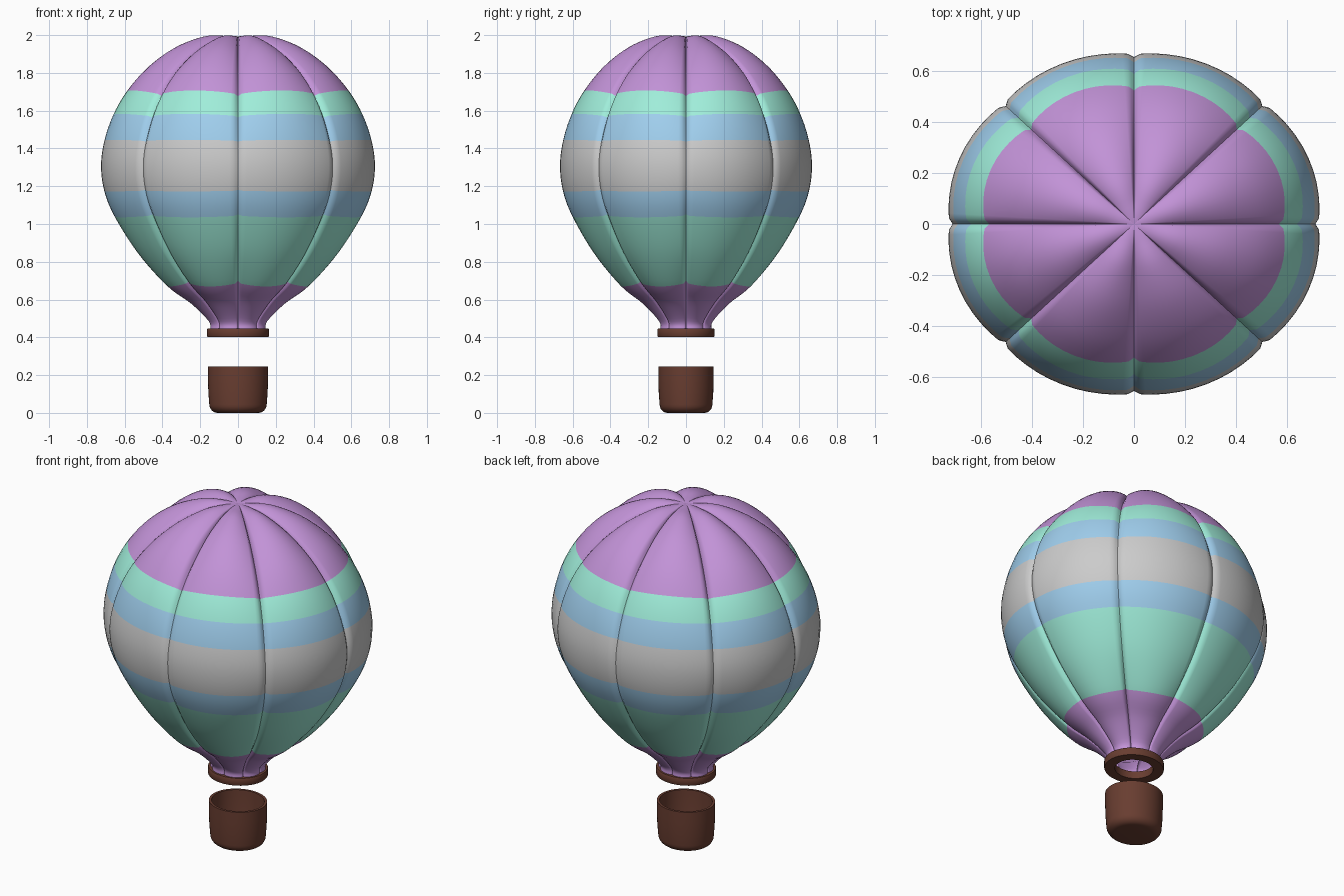
import bpy, bmesh
from math import sin, cos, pi, radians, hypot
from mathutils import Vector

if "Cube" in bpy.data.objects:
    bpy.data.objects.remove(bpy.data.objects["Cube"])

Y_SCALE = 0.92          # the whole balloon is slightly oval
GORES = 8


def material(name, rgb):
    m = bpy.data.materials.new(name)
    m.diffuse_color = (*rgb, 1)
    m.use_nodes = True
    m.node_tree.nodes["Principled BSDF"].inputs["Base Color"].default_value = m.diffuse_color
    return m


purple = material("purple", (0.54, 0.29, 0.68))
teal = material("teal", (0.35, 0.85, 0.70))
blue = material("blue", (0.35, 0.62, 0.85))
grey = material("grey", (0.52, 0.52, 0.52))
brown = material("brown", (0.14, 0.047, 0.03))


def finish(bm, name, mats, angle):
    bmesh.ops.recalc_face_normals(bm, faces=bm.faces)
    me = bpy.data.meshes.new(name)
    bm.to_mesh(me)
    bm.free()
    for m in mats:
        me.materials.append(m)
    ob = bpy.data.objects.new(name, me)
    bpy.context.collection.objects.link(ob)
    bpy.ops.object.select_all(action='DESELECT')
    ob.select_set(True)
    bpy.context.view_layer.objects.active = ob
    bpy.ops.object.shade_smooth_by_angle(angle=radians(angle))
    return ob


def skin(bm, rings, closed=False):
    """Quads between successive rings; returns one list of faces per strip."""
    strips = []
    for k in range(len(rings) - (0 if closed else 1)):
        a, b = rings[k], rings[(k + 1) % len(rings)]
        n = len(a)
        strips.append([bm.faces.new((a[i], a[(i + 1) % n], b[(i + 1) % n], b[i]))
                       for i in range(n)])
    return strips


def lathe(name, profile, closed, n=64):
    bm = bmesh.new()
    rings = [[bm.verts.new((r * cos(2 * pi * i / n), Y_SCALE * r * sin(2 * pi * i / n), z))
              for i in range(n)] for r, z in profile]
    skin(bm, rings, closed)
    if not closed:
        bm.faces.new(rings[0])
        bm.faces.new(rings[-1])
    return finish(bm, name, [brown], 35)


# Envelope profile: radius, height, gore puffiness, colour slot of the band above
P, T, B, G = range(4)
KEYS = [(0.142, 0.440, 0.010, P), (0.150, 0.490, 0.012, P), (0.245, 0.590, 0.018, P),
        (0.370, 0.690, 0.028, T), (0.525, 0.855, 0.022, T), (0.648, 1.045, 0.020, B),
        (0.703, 1.177, 0.018, G), (0.720, 1.310, 0.018, G), (0.700, 1.440, 0.022, B),
        (0.650, 1.570, 0.030, T), (0.578, 1.685, 0.036, P), (0.470, 1.800, 0.042, P),
        (0.330, 1.899, 0.042, P), (0.180, 1.965, 0.030, P), (0.070, 1.990, 0.006, P)]
STEPS = 5


def spline(i, t):
    """Catmull-Rom point on the profile."""
    k = lambda j: Vector(KEYS[max(0, min(len(KEYS) - 1, j))][:3])
    p0, p1, p2, p3 = k(i - 1), k(i), k(i + 1), k(i + 2)
    return 0.5 * (2 * p1 + (p2 - p0) * t + (2 * p0 - 5 * p1 + 4 * p2 - p3) * t * t
                  + (3 * p1 - p0 - 3 * p2 + p3) * t ** 3)


rows = [spline(i, s / STEPS) for i in range(len(KEYS) - 1) for s in range(STEPS)]
rows.append(spline(len(KEYS) - 2, 1))

# Columns across one gore, packed tightly around the sewn seam
half = [0, 0.02, 0.045, 0.08, 0.14, 0.22, 0.31, 0.4]
columns = half + [0.5] + [1 - u for u in reversed(half[1:])]

bm = bmesh.new()
rings = []
for j, (r, z, puff) in enumerate(rows):
    a, b = rows[max(j - 1, 0)], rows[min(j + 1, len(rows) - 1)]
    dr, dz = b[0] - a[0], b[1] - a[1]
    nr, nz = dz / hypot(dr, dz), -dr / hypot(dr, dz)
    ring = []
    for g in range(GORES):
        for u in columns:
            edge = min(u, 1 - u)
            groove = max(0, 1 - edge / 0.045) * min(0.014, puff * 0.6)
            d = puff * sin(pi * u) ** 0.75 - groove
            th = 2 * pi * (g + u) / GORES
            rr = r + nr * d
            ring.append(bm.verts.new((rr * cos(th), Y_SCALE * rr * sin(th),
                                      min(z + nz * d, 2.0))))
    rings.append(ring)
for j, strip in enumerate(skin(bm, rings)):
    for f in strip:
        f.material_index = KEYS[j // STEPS][3]
crown = bm.verts.new((0, 0, 1.993))
top = rings[-1]
for i in range(len(top)):
    bm.faces.new((top[i], top[(i + 1) % len(top)], crown))
finish(bm, "envelope", [purple, teal, blue, grey], 50)

# Mouth ring at the bottom of the envelope
lathe("mouth_ring", [(0.105, 0.403), (0.162, 0.403), (0.164, 0.406), (0.164, 0.443),
                     (0.162, 0.446), (0.105, 0.446)], True)

# Hollow basket with a rounded foot
R = 0.045
foot = [(0.107 + R * sin(a), R - R * cos(a)) for a in (pi / 2 * k / 6 for k in range(7))]
inner = [(0.095 + 0.04 * cos(a), 0.06 - 0.04 * sin(a)) for a in (pi / 2 * k / 5 for k in range(6))]
lathe("basket", foot + [(0.157, 0.11), (0.159, 0.18), (0.159, 0.245), (0.144, 0.245),
                        (0.142, 0.12)] + inner, False)
